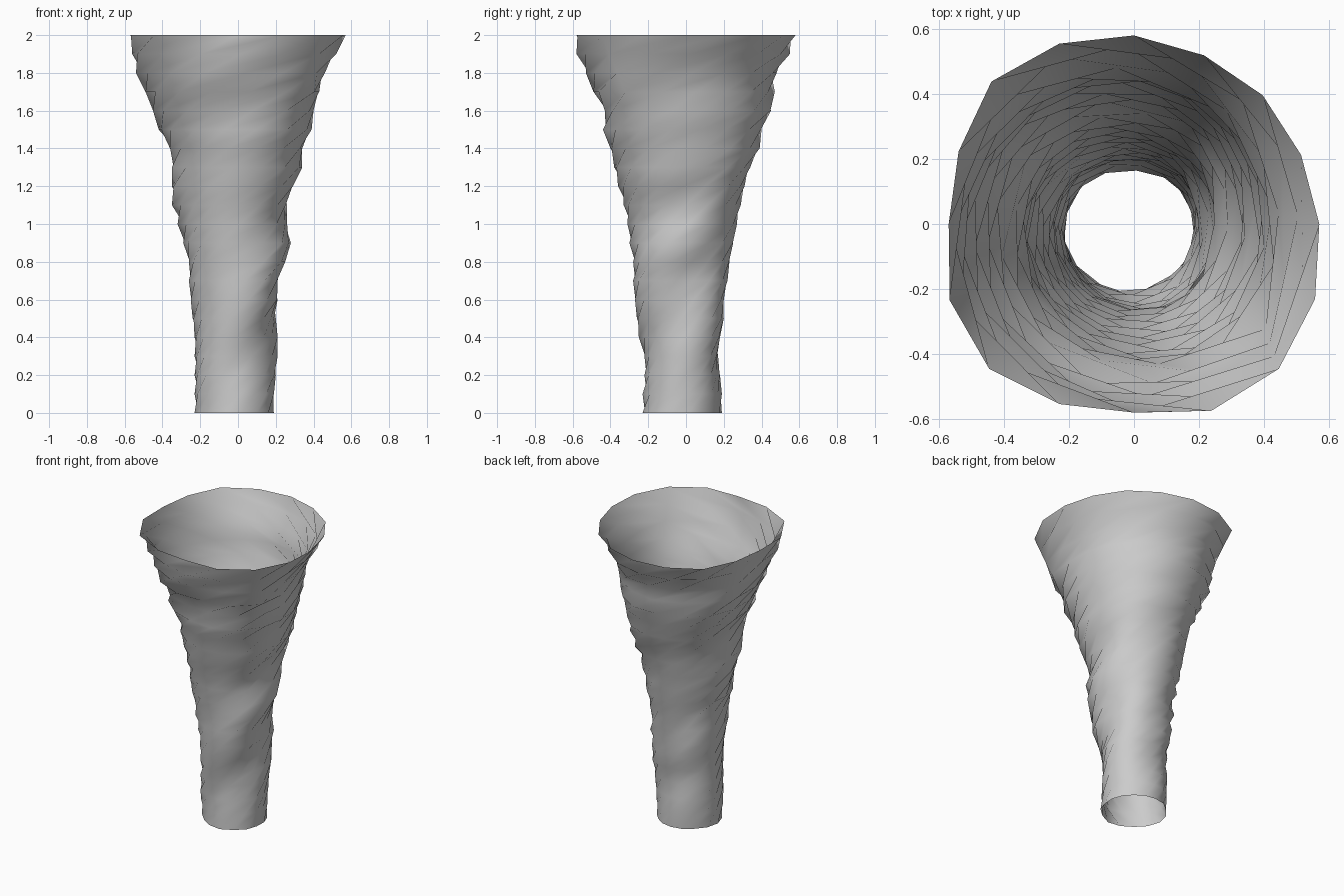
import bpy, bmesh
from math import sin, cos, radians, floor, pi

cube = bpy.data.objects.get("Cube")
if cube:
    bpy.data.objects.remove(cube, do_unlink=True)

SIDES = 16
LEVELS = 20
TWIST = radians(20)          # turn of each ring over the one below

# Reach from the axis in hundredths, from bottom to top
LEFT = [19, 19, 20, 21, 21, 20, 21, 21, 25, 28, 26, 26, 29, 34, 34, 39, 40, 43, 46, 52, 57]
RIGHT = [23, 23, 23, 23, 23, 24, 25, 26, 26, 29, 32, 35, 35, 35, 36, 42, 45, 49, 54, 56, 57]
FRONT = [23, 23, 22, 22, 25, 26, 27, 28, 28, 30, 31, 33, 36, 38, 40, 44, 43, 49, 53, 58, 58]
BACK = [19, 19, 18, 17, 18, 20, 20, 22, 23, 25, 27, 29, 31, 34, 39, 40, 45, 47, 48, 55, 58]
BACK_LEFT = [18, 19, 21, 23, 24, 26, 33, 38, 41, 46, 56]
BACK_RIGHT = [20, 21, 20, 25, 23, 29, 33, 40, 47, 51, 62]
FRONT_RIGHT = [22, 24, 24, 24, 28, 31, 34, 39, 47, 54, 63]
FRONT_LEFT = [21, 20, 20, 26, 31, 28, 35, 40, 48, 57, 63]
AROUND = [LEFT, BACK_LEFT, BACK, BACK_RIGHT, RIGHT, FRONT_RIGHT, FRONT, FRONT_LEFT]
STEP = 2 * pi / len(AROUND)


def sample(profile, level):
    """Reach of one profile at any level."""
    t = min(max(level / LEVELS, 0), 1) * (len(profile) - 1)
    i = min(int(t), len(profile) - 2)
    return (profile[i] + (profile[i + 1] - profile[i]) * (t - i)) / 100


def mean(level):
    return sum(sample(p, level) for p in AROUND) / len(AROUND)


def bump(index, level):
    """How far one profile stands out from the mean taper."""
    return sample(AROUND[index % len(AROUND)], level) - mean(level)


def radius(angle, level):
    """Mean taper plus bumps carried around along the twist."""
    first = floor(angle / STEP)
    t = angle / STEP - first
    rise = STEP / TWIST
    blend = t * t * (3 - 2 * t)
    below = bump(first, level - t * rise)
    above = bump(first + 1, level + (1 - t) * rise)
    return mean(level) + below * (1 - blend) + above * blend


def fit(values, low, high):
    """Stretch values so that they span low to high."""
    a, b = min(values), max(values)
    return [low + (v - a) * (high - low) / (b - a) for v in values]


def ring(bm, level):
    """One uneven ring, turned with height."""
    xs, ys = [], []
    for i in range(SIDES):
        angle = pi / 2 + 2 * pi * i / SIDES + TWIST * (level - LEVELS)
        r = radius(angle, level)
        xs.append(r * cos(angle))
        ys.append(r * sin(angle))
    xs = fit(xs, -sample(RIGHT, level), sample(LEFT, level))
    ys = fit(ys, -sample(FRONT, level), sample(BACK, level))
    return [bm.verts.new((x, y, level / 10)) for x, y in zip(xs, ys)]


# Open twisted funnel
bm = bmesh.new()
rings = [ring(bm, level) for level in range(LEVELS + 1)]
for low, high in zip(rings, rings[1:]):
    for i in range(SIDES):
        j = (i + 1) % SIDES
        bm.faces.new((low[i], low[j], high[j], high[i])).smooth = True

mesh = bpy.data.meshes.new("twisted_funnel")
bm.to_mesh(mesh)
bm.free()
funnel = bpy.data.objects.new("twisted_funnel", mesh)
bpy.context.collection.objects.link(funnel)

# Plain grey
grey = bpy.data.materials.new("plain_grey")
grey.use_nodes = True
colour = (0.6, 0.6, 0.6, 1)
grey.diffuse_color = colour
grey.node_tree.nodes["Principled BSDF"].inputs["Base Color"].default_value = colour
mesh.materials.append(grey)
